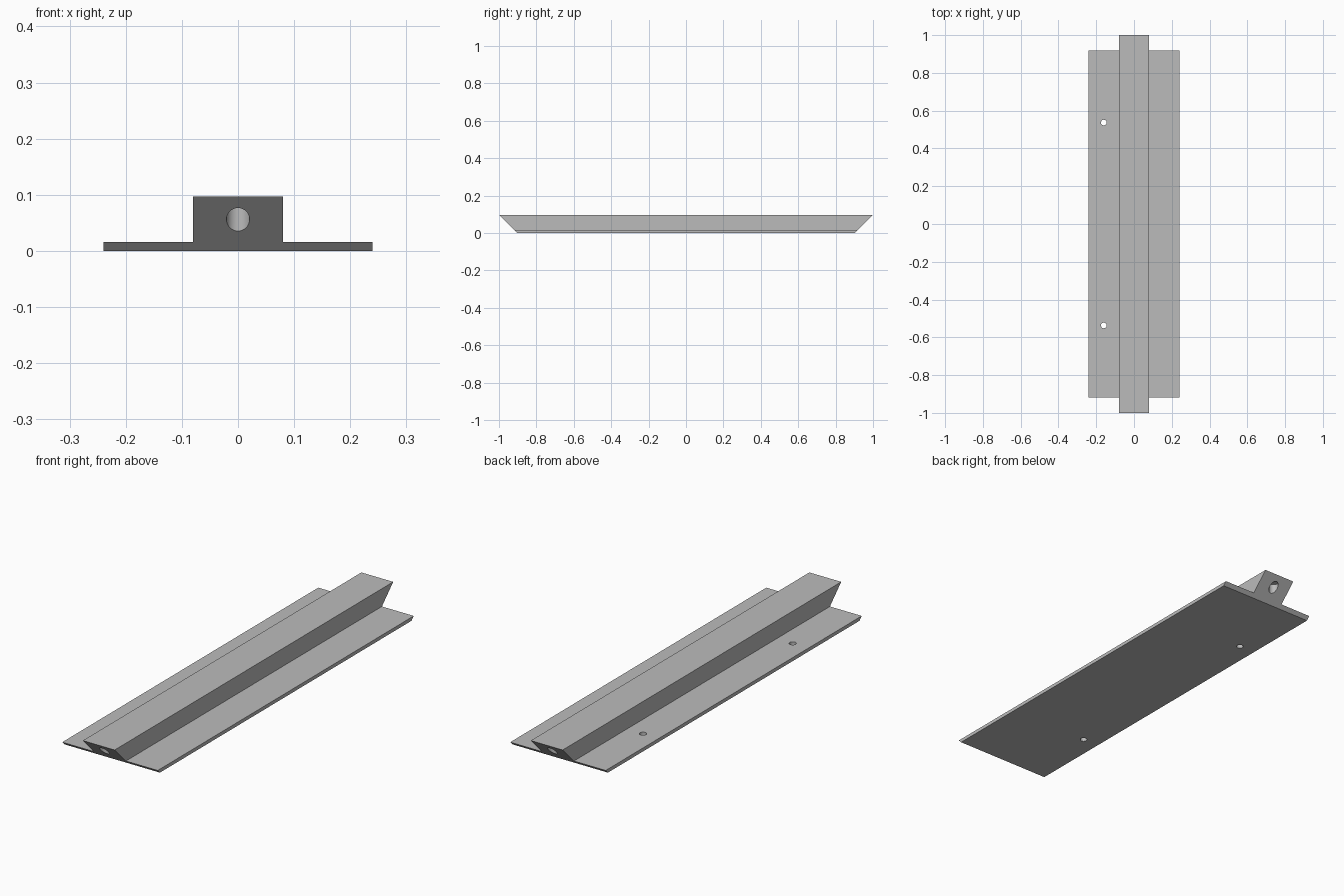
import bpy
import bmesh
import math

cube = bpy.data.objects.get("Cube")
if cube:
    bpy.data.objects.remove(cube, do_unlink=True)

# Overall dimensions
BASE_HALF_LENGTH = 0.903
HEIGHT = 0.097
FLANGE_TOP = 0.016
FLANGE_HALF = 0.24
RIB_HALF = 0.08

grey = bpy.data.materials.new("plain_grey")
grey.use_nodes = True
colour = (0.5, 0.5, 0.5, 1)
grey.diffuse_color = colour
grey.node_tree.nodes["Principled BSDF"].inputs["Base Color"].default_value = colour


def make_rail():
    """Hat-shaped section swept along y, both ends mitred at 45 degrees."""
    half = [(FLANGE_HALF, 0), (FLANGE_HALF, FLANGE_TOP),
            (RIB_HALF, FLANGE_TOP), (RIB_HALF, HEIGHT)]
    profile = half + [(-x, z) for x, z in reversed(half)]
    bm = bmesh.new()
    front, back = [[bm.verts.new((x, side * (BASE_HALF_LENGTH + z), z))
                    for x, z in profile] for side in (-1, 1)]
    bm.faces.new(front)
    bm.faces.new(back[::-1])
    for i in range(len(profile)):
        j = (i + 1) % len(profile)
        bm.faces.new((front[i], back[i], back[j], front[j]))
    bmesh.ops.recalc_face_normals(bm, faces=bm.faces)
    mesh = bpy.data.meshes.new("mitred_rail")
    bm.to_mesh(mesh)
    bm.free()
    obj = bpy.data.objects.new("mitred_rail", mesh)
    bpy.context.collection.objects.link(obj)
    mesh.materials.append(grey)
    return obj


def drill(target, x, y, radius, bottom, top):
    """Cut a vertical round hole between two heights."""
    bpy.ops.mesh.primitive_cylinder_add(
        vertices=32, radius=radius, depth=top - bottom,
        location=(x, y, (top + bottom) / 2))
    cutter = bpy.context.object
    cutter.name = "hole_cutter"
    cutter.hide_render = True
    cutter.data.materials.append(grey)
    mod = target.modifiers.new("hole", 'BOOLEAN')
    mod.operation = 'DIFFERENCE'
    mod.solver = 'EXACT'
    mod.object = cutter
    bpy.ops.object.select_all(action='DESELECT')
    target.select_set(True)
    bpy.context.view_layer.objects.active = target
    bpy.ops.object.modifier_apply(modifier=mod.name)
    bpy.data.objects.remove(cutter, do_unlink=True)


rail = make_rail()
for side in (-1, 1):
    # Screw hole through the right flange
    drill(rail, -0.16, side * 0.537, 0.015, -0.05, 0.05)
    # Blind pin hole rising into the mitred end of the rib
    drill(rail, 0, side * (BASE_HALF_LENGTH + 0.056), 0.0205, -0.05, 0.081)

bpy.ops.object.shade_smooth_by_angle(angle=math.radians(30))
